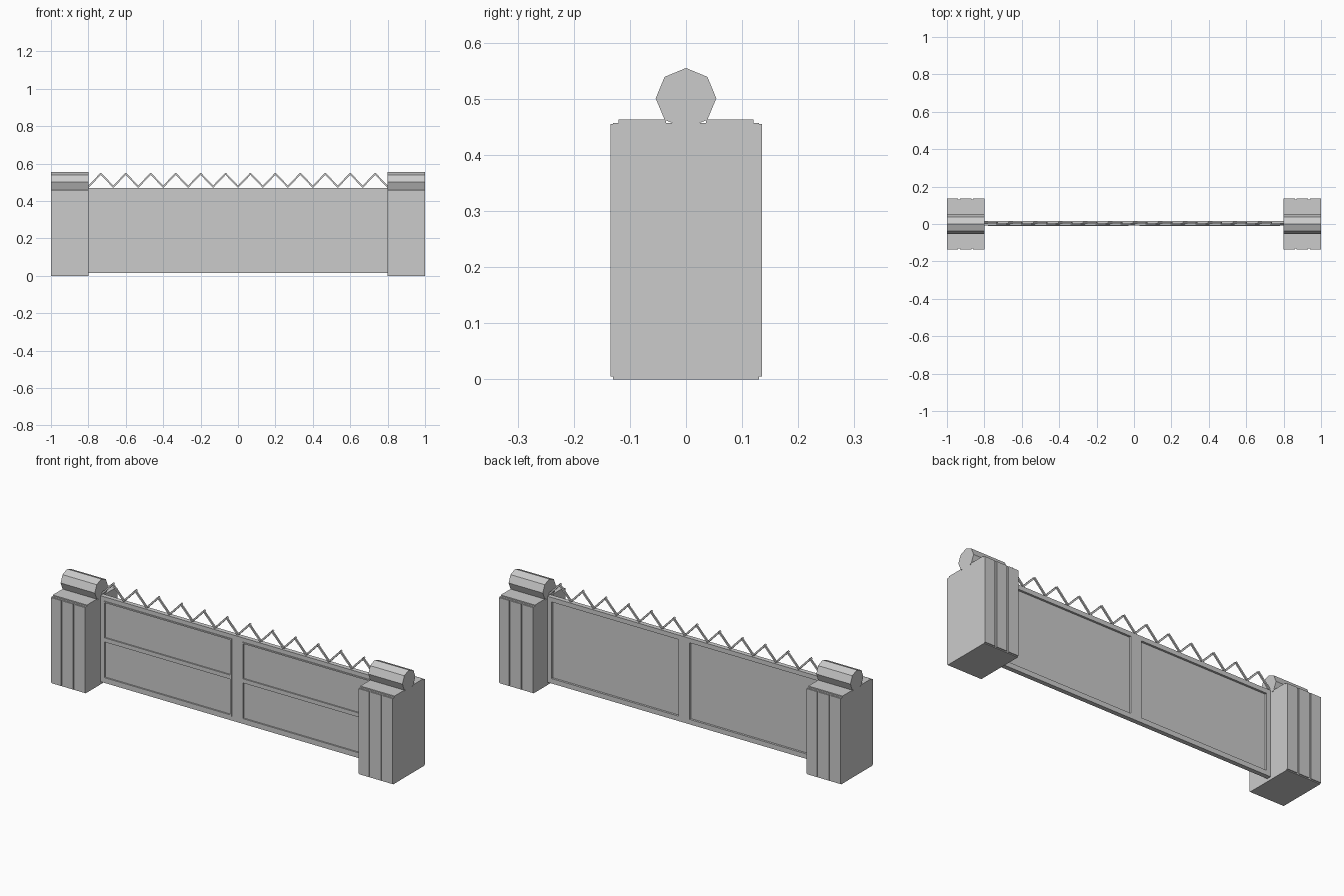
import bpy
import math
from mathutils import Matrix

cube = bpy.data.objects.get("Cube")
if cube:
    bpy.data.objects.remove(cube, do_unlink=True)

grey = bpy.data.materials.new("plain grey")
grey.use_nodes = True
grey.diffuse_color = (0.6, 0.6, 0.6, 1)
grey.node_tree.nodes["Principled BSDF"].inputs["Base Color"].default_value = (0.6, 0.6, 0.6, 1)


def finish(name):
    obj = bpy.context.object
    obj.name = name
    obj.data.materials.append(grey)
    return obj


def box(name, x, y, z):
    """Box spanning the given (low, high) ranges."""
    bpy.ops.mesh.primitive_cube_add(size=1)
    obj = finish(name)
    size = [b - a for a, b in (x, y, z)]
    mid = [(a + b) / 2 for a, b in (x, y, z)]
    obj.data.transform(Matrix.Translation(mid) @ Matrix.Diagonal((*size, 1)))
    return obj


def span(side, inner, outer):
    return tuple(sorted((side * inner, side * outer)))


def border(name, side, x, y, z, stile_in, stile_out, bottom, top):
    """Four bars around a rectangle, x measured away from the middle."""
    box(name + "_inner_stile", span(side, x[0], x[0] + stile_in), y, z)
    box(name + "_outer_stile", span(side, x[1] - stile_out, x[1]), y, z)
    rail = span(side, x[0] + stile_in, x[1] - stile_out)
    box(name + "_bottom_rail", rail, y, (z[0], z[0] + bottom))
    box(name + "_top_rail", rail, y, (z[1] - top, z[1]))


for side, label in ((1, "left"), (-1, "right")):
    # Pillar with upright facing boards on front and back
    box(label + "_pillar", span(side, 0.8, 1), (-0.13, 0.13), (0, 0.457))
    board, gap = 0.06, 0.01
    for face, where in ((-1, "front"), (1, "back")):
        for i in range(3):
            start = 0.8 + i * (board + gap)
            box(f"{label}_pillar_{where}_board_{i + 1}", span(side, start, start + board),
                span(face, 0.13, 0.135), (0.005, 0.455))
        box(f"{label}_pillar_{where}_cap", span(side, 0.8, 1),
            span(face, 0.036, 0.12), (0.457, 0.463))

    # Eight-sided roll lying on the pillar
    bpy.ops.mesh.primitive_cylinder_add(vertices=8, radius=0.054, depth=0.2)
    roll = finish(label + "_pillar_roll")
    roll.data.transform(Matrix.Translation((side * 0.9, 0, 0.501))
                        @ Matrix.Rotation(math.pi / 2, 4, "Y"))

    # Gate leaf: frame, thin panel, front moulding and middle rail
    border(label + "_gate_frame", side, (0, 0.8), (-0.008, 0.016), (0.015, 0.47),
           0.032, 0.024, 0.026, 0.024)
    box(label + "_gate_panel", span(side, 0.03, 0.78), (-0.004, 0.005), (0.038, 0.45))
    border(label + "_gate_moulding", side, (0.03, 0.78), (-0.012, -0.004), (0.038, 0.448),
           0.007, 0.007, 0.007, 0.007)
    box(label + "_gate_middle_rail", span(side, 0.037, 0.773), (-0.011, -0.004), (0.233, 0.255))

# Zigzag of slanted bars along the top, in two overlapping layers
bars = 24
step = 1.6 / bars
rise = 0.07
for i in range(bars):
    up = 1 if i % 2 == 0 else -1
    bar = box(f"zigzag_bar_{i + 1}", (-0.5, 0.5), (-0.004, 0.004), (-0.5, 0.5))
    length = math.hypot(step, rise) + 0.005
    bar.data.transform(Matrix.Translation((-0.8 + step * (i + 0.5), 0.004 + 0.004 * up, 0.511))
                       @ Matrix.Rotation(-up * math.atan2(rise, step), 4, "Y")
                       @ Matrix.Diagonal((length, 1, 0.009, 1)))
